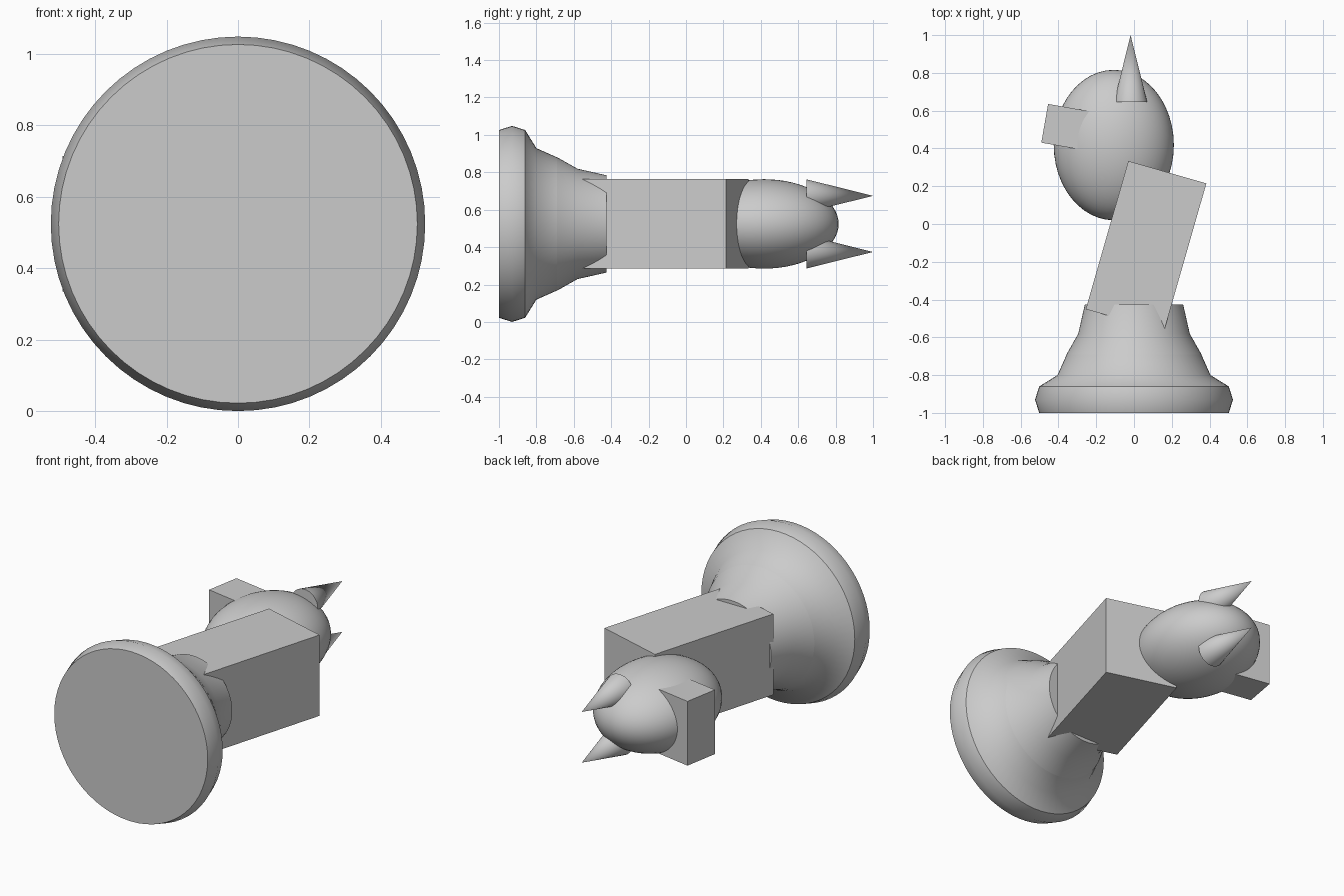
import bpy
import bmesh
from math import radians
from mathutils import Matrix

cube = bpy.data.objects.get("Cube")
if cube:
    bpy.data.objects.remove(cube, do_unlink=True)

AXIS_Z = 0.524  # height of the axis the piece lies along

grey = bpy.data.materials.new("plain_grey")
grey.use_nodes = True
GREY = (0.6, 0.6, 0.6, 1)
grey.diffuse_color = GREY
grey.node_tree.nodes["Principled BSDF"].inputs["Base Color"].default_value = GREY


def add_object(name, bm, smooth=None):
    bmesh.ops.recalc_face_normals(bm, faces=bm.faces)
    mesh = bpy.data.meshes.new(name)
    bm.to_mesh(mesh)
    bm.free()
    mesh.materials.append(grey)
    obj = bpy.data.objects.new(name, mesh)
    bpy.context.collection.objects.link(obj)
    if smooth:
        bpy.ops.object.select_all(action='DESELECT')
        obj.select_set(True)
        bpy.context.view_layer.objects.active = obj
        bpy.ops.object.shade_smooth_by_angle(angle=radians(smooth))
    return obj


def lathe(name, profile, x=0, z=AXIS_Z, sides=64, smooth=36):
    """Closed turned solid along y from (y, radius) points; radius 0 is a tip."""
    bm = bmesh.new()
    rings = []
    for y, r in profile:
        if r == 0:
            rings.append([bm.verts.new((x, y, z))])
            continue
        turn = Matrix.Translation((x, y, z)) @ Matrix.Rotation(radians(90), 4, 'X')
        rings.append(bmesh.ops.create_circle(bm, segments=sides, radius=r, matrix=turn)["verts"])
    for a, b in zip(rings, rings[1:]):
        for i in range(sides):
            j = (i + 1) % sides
            if len(b) == 1:
                bm.faces.new((a[i], a[j], b[0]))
            else:
                bm.faces.new((a[i], a[j], b[j], b[i]))
    for ring in (rings[0], rings[-1]):
        if len(ring) > 1:
            bm.faces.new(ring)
    return add_object(name, bm, smooth)


def box(name, centre, size, angle):
    bm = bmesh.new()
    place = (Matrix.Translation((*centre, AXIS_Z)) @ Matrix.Rotation(radians(angle), 4, 'Z')
             @ Matrix.Diagonal((*size, 1)))
    bmesh.ops.create_cube(bm, size=1, matrix=place)
    return add_object(name, bm)


# Turned base: wide foot and tapering collar
lathe("base_foot", [(-1, 0.502), (-0.93, 0.524), (-0.86, 0.502), (-0.8, 0.405), (-0.685, 0.354)])
lathe("base_collar", [(-0.69, 0.357), (-0.58, 0.295), (-0.425, 0.26)])

# Leaning block neck
box("neck", (0.064, -0.118), (0.43, 0.816, 0.478), -16)

# Egg-shaped head
head = bmesh.new()
bmesh.ops.create_uvsphere(head, u_segments=48, v_segments=32, radius=1,
                          matrix=Matrix.Translation((-0.107, 0.418, AXIS_Z))
                          @ Matrix.Diagonal((0.318, 0.398, 0.239, 1)))
add_object("head", head, 40)

# Block snout
box("snout", (-0.325, 0.507), (0.3, 0.208, 0.38), -10)

# Pair of pointed ears
for name, side in (("upper_ear", 1), ("lower_ear", -1)):
    lathe(name, [(0.645, 0.088), (1, 0)], x=-0.018, z=AXIS_Z + side * 0.15, sides=32)
